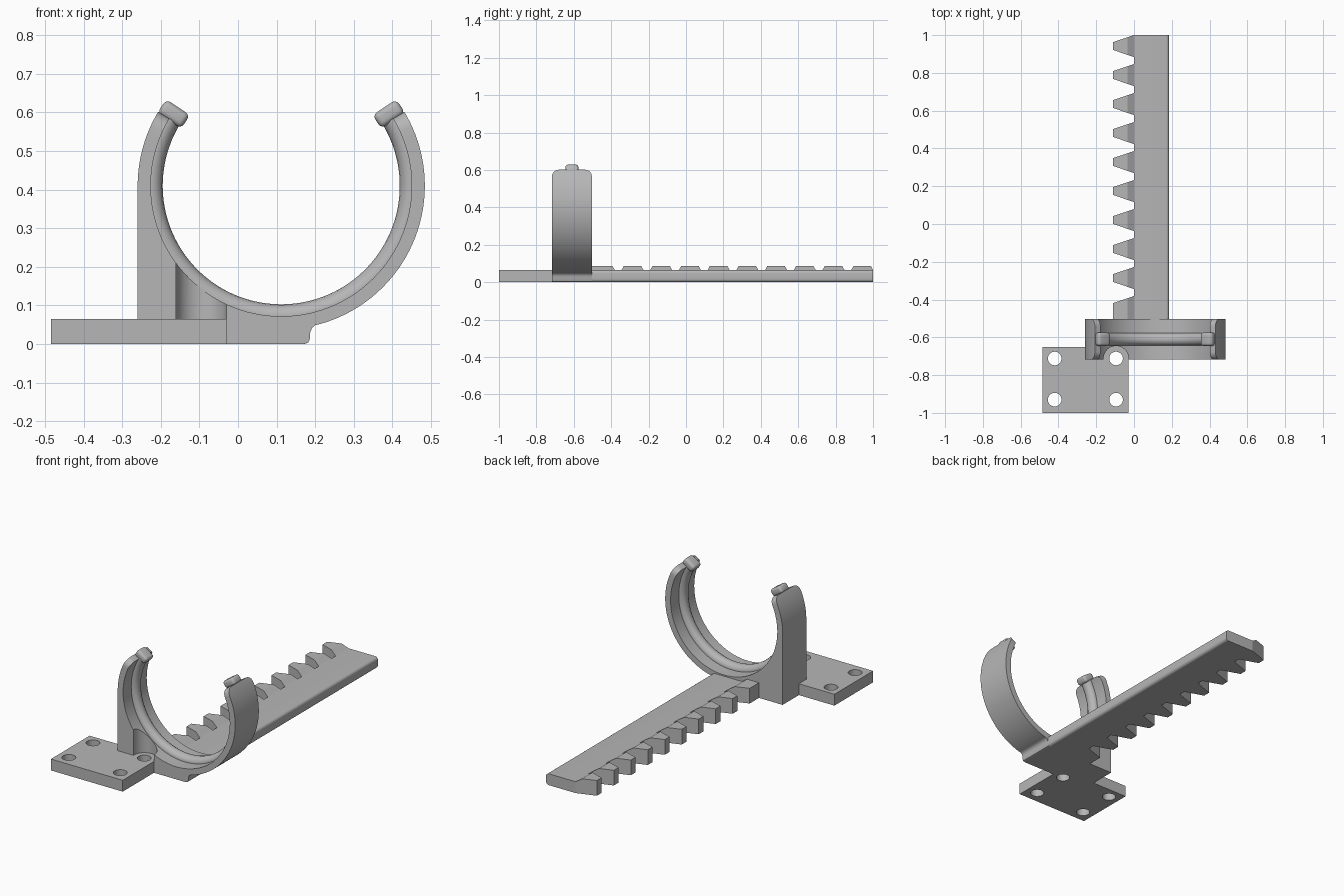
import bpy, bmesh, math
from mathutils import Matrix, Vector

if "Cube" in bpy.data.objects:
    bpy.data.objects.remove(bpy.data.objects["Cube"])

grey = bpy.data.materials.new("plain grey")
grey.use_nodes = True
grey.diffuse_color = (0.47, 0.47, 0.47, 1)
grey.node_tree.nodes["Principled BSDF"].inputs["Base Color"].default_value = (0.47, 0.47, 0.47, 1)

CX, CZ, CY = 0.112, 0.41, -0.61      # clip centre
R_IN, R_OUT, HALF = 0.338, 0.372, 0.107
THICK = 0.065                        # plate and bar thickness
END = 31                             # angle where the arms stop
Y_BACK = CY + HALF


def finish(name, bm):
    bmesh.ops.recalc_face_normals(bm, faces=bm.faces)
    mesh = bpy.data.meshes.new(name)
    bm.to_mesh(mesh)
    bm.free()
    mesh.materials.append(grey)
    obj = bpy.data.objects.new(name, mesh)
    bpy.context.collection.objects.link(obj)
    return obj


def select(obj):
    bpy.ops.object.select_all(action="DESELECT")
    obj.select_set(True)
    bpy.context.view_layer.objects.active = obj


def smooth(obj):
    select(obj)
    bpy.ops.object.shade_smooth_by_angle(angle=math.radians(30))


def sweep(name, sections):
    """Skin a row of closed sections and cap both ends."""
    bm = bmesh.new()
    rows = [[bm.verts.new(p) for p in s] for s in sections]
    n = len(rows[0])
    for a, b in zip(rows, rows[1:]):
        for i in range(n):
            j = (i + 1) % n
            bm.faces.new((a[i], a[j], b[j], b[i]))
    bm.faces.new(rows[0])
    bm.faces.new(rows[-1])
    return finish(name, bm)


def box(name, x0, x1, y0, y1, z0, z1):
    bm = bmesh.new()
    bmesh.ops.create_cube(bm, size=1)
    for v in bm.verts:
        v.co = ((x0 + x1) / 2 + v.co.x * (x1 - x0),
                (y0 + y1) / 2 + v.co.y * (y1 - y0),
                (z0 + z1) / 2 + v.co.z * (z1 - z0))
    return finish(name, bm)


def drill(obj, x, y, radius, z0, z1):
    bm = bmesh.new()
    bmesh.ops.create_cone(bm, cap_ends=True, segments=48, radius1=radius, radius2=radius,
                          depth=z1 - z0, matrix=Matrix.Translation((x, y, (z0 + z1) / 2)))
    cutter = finish("cutter", bm)
    cutter.hide_render = True
    select(obj)
    mod = obj.modifiers.new("hole", "BOOLEAN")
    mod.operation = "DIFFERENCE"
    mod.solver = "EXACT"
    mod.object = cutter
    bpy.ops.object.modifier_apply(modifier=mod.name)
    bpy.data.objects.remove(cutter)


# Outer outline of the clip: right arm, foot, left post, left arm
def ray(deg, r):
    a = math.radians(deg)
    return CX + r * math.cos(a), CZ + r * math.sin(a)


def foot_radius(deg):
    a = math.radians(deg)
    return min(CZ / max(-math.sin(a), 1e-4), R_OUT / max(-math.cos(a), 1e-4))


tip_steps = [0, 0.15, 0.6, 1.4, 2.6, 4.4, 6.4]
outline = [ray(END - s, R_OUT) for s in tip_steps]
outline += [ray(a, R_OUT) for a in range(21, -76, -3)]
outline += [(0.2, 0.049), (0.192, 0.042), (0.187, 0.03), (0.187, 0.015), (0.182, 0.004), (0.17, 0)]
corner = 180 + math.degrees(math.atan2(CZ, R_OUT))
foot_angles = sorted([corner] + list(range(180, 277, 3)), reverse=True)
outline += [ray(a, foot_radius(a)) for a in foot_angles]
outline += [ray(a, R_OUT) for a in range(177, 157, -3)]
outline += [ray(180 - END + s, R_OUT) for s in reversed(tip_steps)]


def half_width(x, z):
    """Arm half width, rounded off at the free ends."""
    deg = math.degrees(math.atan2(z - CZ, abs(x - CX)))
    rad = 0.04
    t = max(0, rad - math.radians(END - deg) * R_OUT)
    return HALF - rad + math.sqrt(max(0, rad * rad - t * t))


sections = []
for x, z in outline:
    d = Vector((x - CX, z - CZ)).normalized() * R_IN
    w = half_width(x, z)
    ix, iz = CX + d.x, CZ + d.y
    sections.append([(ix, CY - w, iz), (x, CY - w, z), (x, CY + w, z), (ix, CY + w, iz)])
clip = sweep("clip_body", sections)

# Flat mounting plate with four screw holes
plate = box("mounting_plate", -0.485, -0.03, -1, -0.65, 0, THICK)
HOLE_X, HOLE_Y = (-0.42, -0.095), (-0.93, -0.712)
for hx in HOLE_X:
    for hy in HOLE_Y:
        drill(plate, hx, hy, 0.036, -0.1, 0.2)

# Screw-head relief and screw hole in the clip
drill(clip, HOLE_X[1], HOLE_Y[1], 0.066, THICK, 0.46)
drill(clip, HOLE_X[1], HOLE_Y[1], 0.036, -0.1, 0.2)
smooth(clip)
smooth(plate)

# Rounded bead inside the ring
bead = []
for deg in range(END, -(END + 180) - 1, -2):
    ring = []
    for k in range(16):
        t = math.tau * k / 16
        x, z = ray(deg, R_IN + 0.031 * math.cos(t))
        ring.append((x, CY + 0.033 * math.sin(t), z))
    bead.append(ring)
smooth(sweep("inner_bead", bead))

# Rounded nubs on the arm ends
for name, deg, turn in (("left_nub", 33.7, 33.7), ("right_nub", 146.3, -33.7)):
    nub = box(name, -0.037, 0.037, -0.035, 0.035, -0.021, 0.021)
    x, z = ray(deg, 0.335)
    nub.location = (x, CY, z)
    nub.rotation_euler.y = -math.radians(turn)
    mod = nub.modifiers.new("round", "BEVEL")
    mod.width = 0.014
    mod.segments = 4
    select(nub)
    bpy.ops.object.modifier_apply(modifier=mod.name)
    smooth(nub)

# Rack bar with one rounded long side
profile = [(0, 0)]
EDGE, RAD = 0.186, 0.017
for cz, start in ((RAD, -90), (THICK - RAD, 0)):
    for k in range(7):
        a = math.radians(start + 15 * k)
        profile.append((EDGE - RAD + RAD * math.cos(a), cz + RAD * math.sin(a)))
profile.append((0, THICK))
smooth(sweep("rack_bar", [[(x, y, z) for x, z in profile] for y in (Y_BACK, 1)]))

# Rack teeth: tapered, raised, sloping down onto the bar
TIP, PITCH, COUNT = -0.11, 0.1535, 10
for i in range(COUNT):
    yc = 0.942 - PITCH * i
    bm = bmesh.new()
    for x, z in ((TIP, 0), (0, 0), (TIP, 0.087), (-0.035, 0.087), (0, THICK)):
        w = 0.021 + (x - TIP) * 0.34
        low = Y_BACK if i == COUNT - 1 else yc - w
        for y in (low, yc + w):
            bm.verts.new((x, y, z))
    bmesh.ops.convex_hull(bm, input=bm.verts)
    bmesh.ops.dissolve_limit(bm, angle_limit=0.01, verts=bm.verts, edges=bm.edges)
    finish("rack_tooth", bm)
